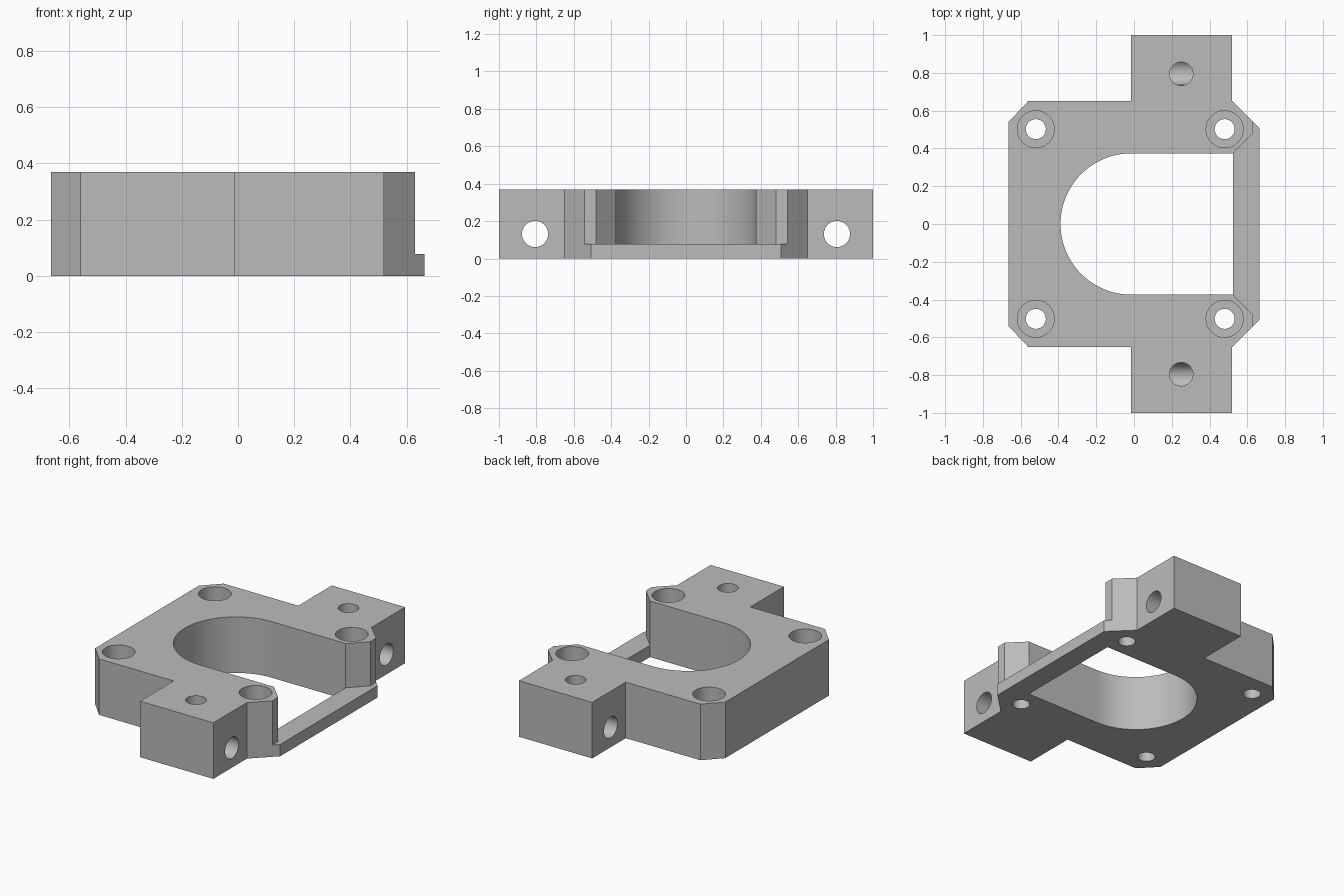
import bpy, bmesh, math
from mathutils import Matrix

cube = bpy.data.objects.get("Cube")
if cube:
    bpy.data.objects.remove(cube, do_unlink=True)

HEIGHT = 0.37
BAR_TOP = 0.078

grey = bpy.data.materials.new("plain grey")
grey.use_nodes = True
colour = (0.5, 0.5, 0.5, 1)
grey.diffuse_color = colour
grey.node_tree.nodes["Principled BSDF"].inputs["Base Color"].default_value = colour


def link(name, bm):
    bmesh.ops.recalc_face_normals(bm, faces=bm.faces)
    mesh = bpy.data.meshes.new(name)
    bm.to_mesh(mesh)
    bm.free()
    obj = bpy.data.objects.new(name, mesh)
    bpy.context.collection.objects.link(obj)
    return obj


def prism(name, outline, low, high):
    """Extrude a closed xy outline from low to high."""
    bm = bmesh.new()
    face = bm.faces.new([bm.verts.new((x, y, low)) for x, y in outline])
    top = bmesh.ops.extrude_face_region(bm, geom=[face])["geom"]
    verts = [v for v in top if isinstance(v, bmesh.types.BMVert)]
    bmesh.ops.translate(bm, verts=verts, vec=(0, 0, high - low))
    return link(name, bm)


def cylinder(name, radius, length, centre, axis="Z"):
    bm = bmesh.new()
    turn = Matrix.Rotation(math.pi / 2, 4, "Y") if axis == "X" else Matrix()
    bmesh.ops.create_cone(bm, cap_ends=True, segments=64, radius1=radius,
                          radius2=radius, depth=length,
                          matrix=Matrix.Translation(centre) @ turn)
    return link(name, bm)


def mirrored(half):
    """Complete a half outline by reflecting it in y."""
    return half + [(x, -y) for x, y in reversed(half)]


def cut(body, cutter):
    cutter.hide_render = True
    mod = body.modifiers.new("cut", "BOOLEAN")
    mod.operation = "DIFFERENCE"
    mod.solver = "EXACT"
    mod.object = cutter
    bpy.context.view_layer.objects.active = body
    bpy.ops.object.modifier_apply(modifier=mod.name)
    bpy.data.objects.remove(cutter, do_unlink=True)


# Chamfered plate with a lug on each side
body = prism("mounting_bracket", mirrored([
    (-0.665, 0.54), (-0.56, 0.65), (-0.015, 0.65), (-0.015, 1),
    (0.52, 1), (0.52, 0.65), (0.664, 0.508)]), 0, HEIGHT)

# Rounded central opening
arc = [(-0.015 - 0.374 * math.cos(a), 0.374 * math.sin(a))
       for a in (math.pi / 2 * (i + 0.5) / 24 for i in range(24))]
cut(body, prism("opening_cutter",
                mirrored(arc + [(-0.015, 0.374), (0.525, 0.374)]), -0.1, 0.5))

# Open side above the thin connecting bar
cut(body, prism("notch_cutter", mirrored([
    (0.4, 0.2), (0.525, 0.374), (0.63, 0.48), (0.63, 0.6), (0.8, 0.6)]),
    BAR_TOP, 0.5))

for side in (-1, 1):
    # Counterbored screw holes at the corners
    for x in (-0.52, 0.48):
        cut(body, cylinder("screw_hole", 0.053, 1, (x, side * 0.502, 0)))
        cut(body, cylinder("counterbore", 0.098, 0.4, (x, side * 0.502, 0.35)))
    # Cross hole through the lug, met by a vertical hole from the top
    cut(body, cylinder("cross_hole", 0.07, 1, (0.25, side * 0.807, 0.131), "X"))
    cut(body, cylinder("lug_hole", 0.062, 0.4, (0.25, side * 0.795, 0.331)))

body.data.materials.clear()
body.data.materials.append(grey)
for face in body.data.polygons:
    face.material_index = 0
bpy.ops.object.select_all(action="DESELECT")
body.select_set(True)
bpy.context.view_layer.objects.active = body
bpy.ops.object.shade_smooth_by_angle(angle=math.radians(30))
